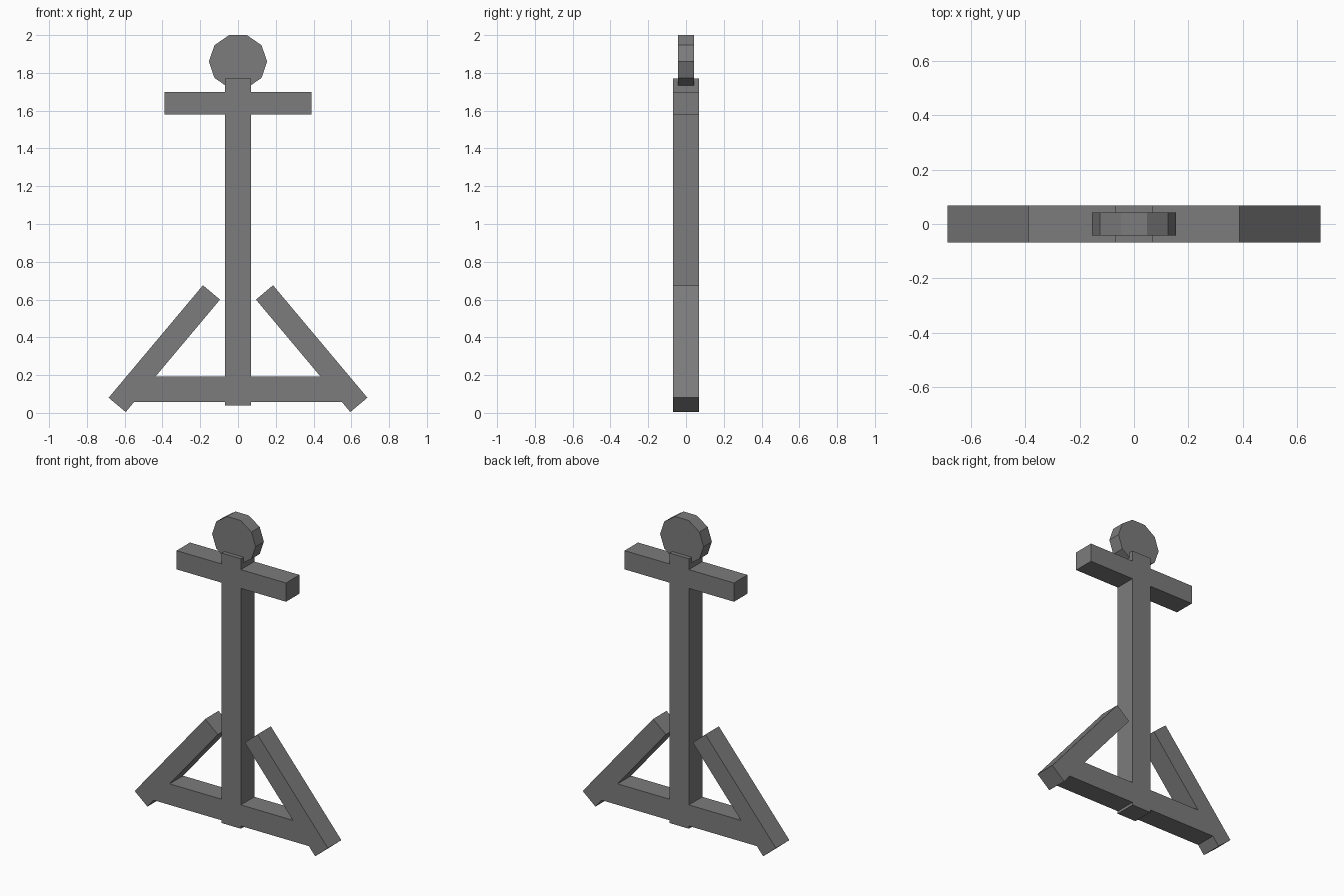
import bpy
import math

cube = bpy.data.objects.get("Cube")
if cube:
    bpy.data.objects.remove(cube, do_unlink=True)

grey = bpy.data.materials.new("dark_grey")
grey.use_nodes = True
colour = (0.2, 0.2, 0.2, 1)
grey.diffuse_color = colour
grey.node_tree.nodes["Principled BSDF"].inputs["Base Color"].default_value = colour

DEPTH = 0.136


def beam(name, x, z, width, height, tilt=0):
    """Square-edged timber in the xz plane, tilted about y."""
    bpy.ops.mesh.primitive_cube_add(size=1, location=(x, 0, z), rotation=(0, tilt, 0))
    ob = bpy.context.object
    ob.name = name
    ob.scale = (width, DEPTH, height)
    ob.data.materials.append(grey)
    return ob


# Upright, arms and base
beam("post", 0, 0.905, 0.136, 1.73)
beam("crossbar", 0, 1.64, 0.776, 0.12)
beam("base_beam", 0, 0.125, 1.12, 0.135)

# Slanted braces, mirrored left and right
for side, name in ((1, "left_brace"), (-1, "right_brace")):
    beam(name, side * 0.39, 0.34, 0.118, 0.777, -side * math.radians(40))

# Ten-sided disc head, a vertex on each side and a flat edge on top
bpy.ops.mesh.primitive_cylinder_add(vertices=10, radius=1, depth=1,
                                    location=(0, 0, 1.86),
                                    rotation=(math.pi / 2, 0, 0))
head = bpy.context.object
head.name = "head_disc"
for v in head.data.vertices:
    a = math.atan2(v.co.y, v.co.x) + math.radians(18)
    v.co.x, v.co.y = math.cos(a), math.sin(a)
head.scale = (0.154, 0.147, 0.084)
head.data.materials.append(grey)
